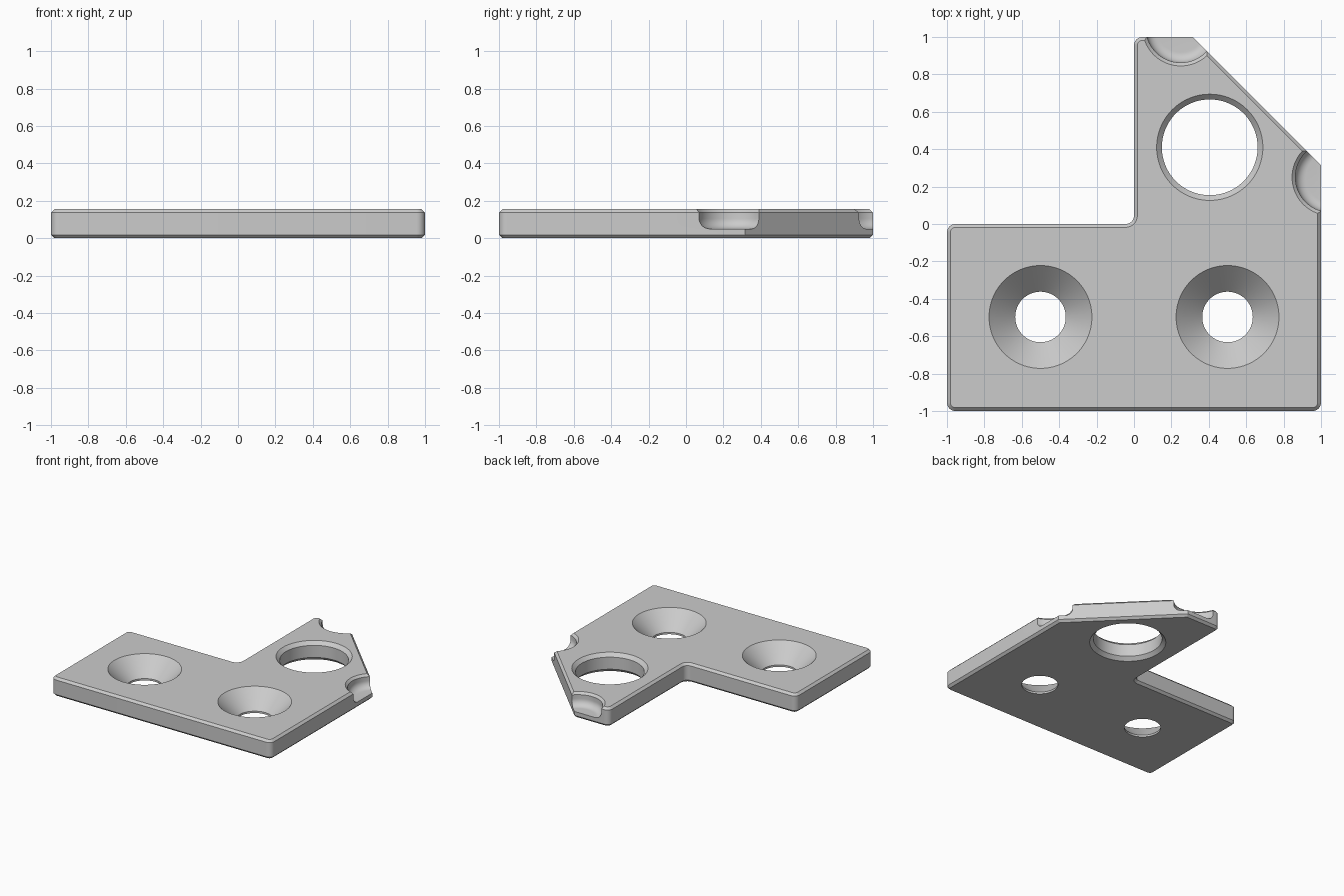
import bpy, bmesh
from math import pi, sin, cos
from mathutils import Vector

cube = bpy.data.objects.get("Cube")
if cube:
    bpy.data.objects.remove(cube, do_unlink=True)

THICK = 0.155
CHAMFER = 0.018
CORNER = 0.045

grey = bpy.data.materials.new("plain_grey")
grey.use_nodes = True
grey.diffuse_color = (0.6, 0.6, 0.6, 1)
grey.node_tree.nodes["Principled BSDF"].inputs["Base Color"].default_value = (0.6, 0.6, 0.6, 1)


def finish(name, bm):
    bmesh.ops.recalc_face_normals(bm, faces=bm.faces)
    mesh = bpy.data.meshes.new(name)
    bm.to_mesh(mesh)
    bm.free()
    mesh.materials.append(grey)
    obj = bpy.data.objects.new(name, mesh)
    bpy.context.collection.objects.link(obj)
    return obj


def rounded_outline(corners, steps=8):
    """Replace each right-angle corner marked True by an arc."""
    points = []
    for i, (x, y, is_round) in enumerate(corners):
        p = Vector((x, y, 0))
        if not is_round:
            points.append(p)
            continue
        a = (Vector((*corners[i - 1][:2], 0)) - p).normalized() * CORNER
        b = (Vector((*corners[(i + 1) % len(corners)][:2], 0)) - p).normalized() * CORNER
        for k in range(steps + 1):
            t = k / steps * pi / 2
            points.append(p + a * (1 - sin(t)) + b * (1 - cos(t)))
    return points


def lathe(name, profile, x, y, steps=96):
    """Closed solid of revolution from (radius, height) pairs, bottom to top."""
    bm = bmesh.new()
    rings = [[bm.verts.new((x + r * cos(2 * pi * k / steps), y + r * sin(2 * pi * k / steps), z))
              for k in range(steps)] for r, z in profile]
    for low, high in zip(rings, rings[1:]):
        for k in range(steps):
            n = (k + 1) % steps
            bm.faces.new((low[k], low[n], high[n], high[k]))
    bm.faces.new(rings[0][::-1])
    bm.faces.new(rings[-1])
    return finish(name, bm)


# Plate: angled outline, extruded, with chamfered rims
outline = rounded_outline([(-1, -1, True), (1, -1, True), (1, 0.315, False),
                           (0.315, 1, False), (0, 1, True), (0, 0, True), (-1, 0, True)])
bm = bmesh.new()
base = bm.faces.new([bm.verts.new(p) for p in outline])
top = bmesh.ops.extrude_face_region(bm, geom=[base])["geom"]
bmesh.ops.translate(bm, vec=(0, 0, THICK), verts=[v for v in top if isinstance(v, bmesh.types.BMVert)])
bmesh.ops.recalc_face_normals(bm, faces=bm.faces)
rims = [e for e in bm.edges if abs(e.verts[0].co.z - e.verts[1].co.z) < 1e-5]
bmesh.ops.bevel(bm, geom=rims, offset=CHAMFER, offset_type='OFFSET',
                segments=1, affect='EDGES', clamp_overlap=False)
plate = finish("bracket_plate", bm)

cutters = []
over = 0.05
# Countersunk screw holes
for x in (-0.5, 0.5):
    cutters.append(lathe("screw_hole_cutter",
                         [(0.135, -over), (0.135, 0.015), (0.275, THICK), (0.275 + over, THICK + over)],
                         x, -0.497))

# Large through hole, chamfered on both faces
R, C = 0.256, 0.028
cutters.append(lathe("large_hole_cutter",
                     [(R + C + over, -over), (R + C, 0), (R, C), (R, THICK - C),
                      (R + C, THICK), (R + C + over, THICK + over)], 0.405, 0.41))

# Round-bottomed pockets at both ends of the diagonal edge
fillet, wall, floor = 0.055, 0.187, 0.05
pocket = [(wall - fillet + fillet * sin(t), floor + fillet - fillet * cos(t))
          for t in [k * pi / 16 for k in range(9)]]
pocket += [(wall, THICK - CHAMFER), (wall + CHAMFER, THICK), (wall + CHAMFER + over, THICK + over)]
for x, y in ((0.25, 1.05), (1.05, 0.25)):
    cutters.append(lathe("pocket_cutter", pocket, x, y))

# Cut everything out of the plate
bpy.context.view_layer.objects.active = plate
for cutter in cutters:
    cutter.hide_render = True
    mod = plate.modifiers.new("cut", 'BOOLEAN')
    mod.operation = 'DIFFERENCE'
    mod.solver = 'EXACT'
    mod.object = cutter
    bpy.ops.object.modifier_apply(modifier=mod.name)
    bpy.data.objects.remove(cutter, do_unlink=True)

# Smooth the round walls, keep the chamfers crisp
bpy.ops.object.select_all(action='DESELECT')
plate.select_set(True)
bpy.ops.object.shade_smooth_by_angle(angle=pi / 6)
